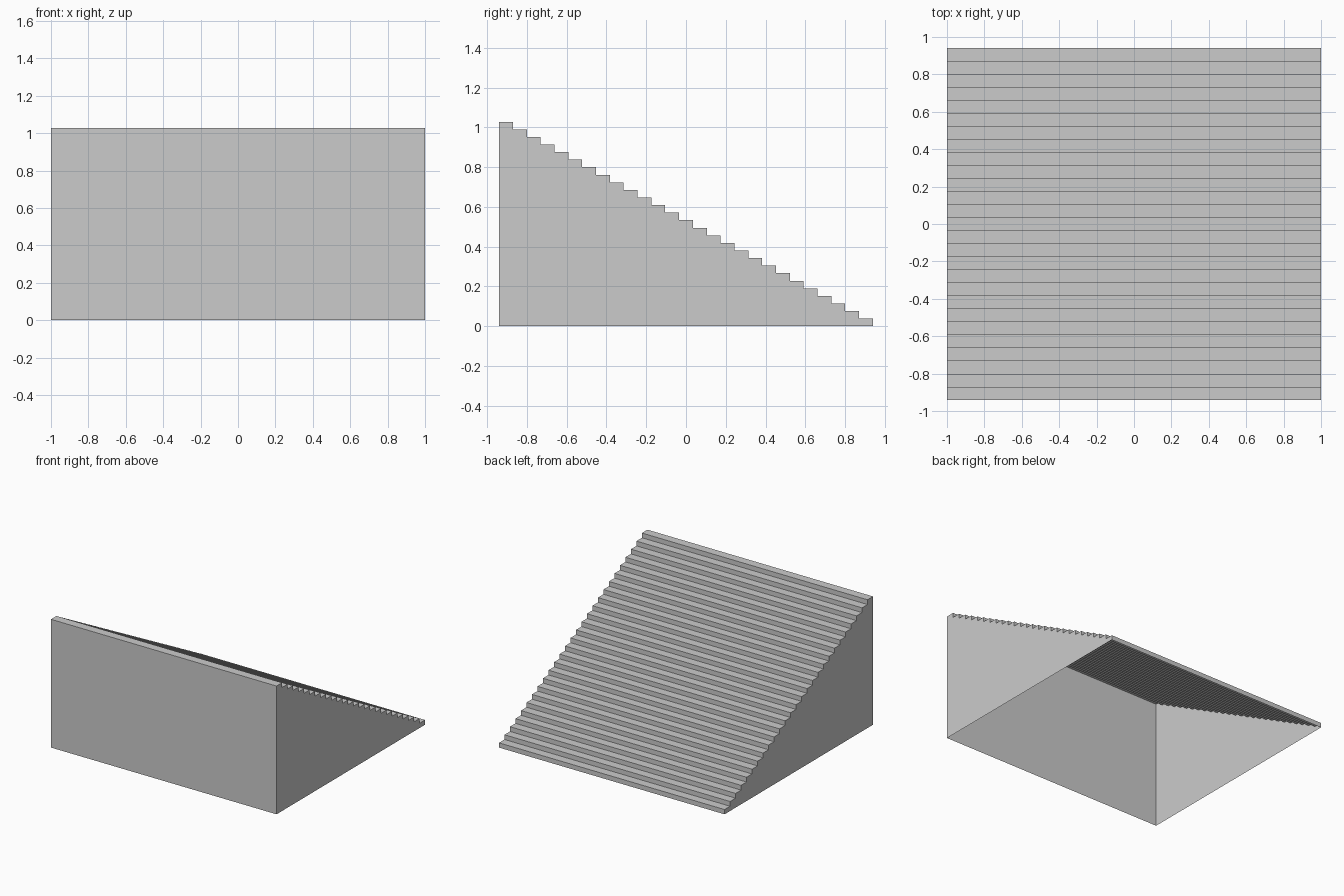
import bpy, bmesh

if "Cube" in bpy.data.objects:
    bpy.data.objects.remove(bpy.data.objects["Cube"])

STEPS = 27
HALF_W, HALF_D, HEIGHT = 1.0, 0.94, 1.028
RUN, RISE = 2 * HALF_D / STEPS, HEIGHT / STEPS

# Side profile (y, z): front bottom, front top, then down the steps to the back
profile = [(-HALF_D, 0.0)]
for i in range(STEPS):
    z = HEIGHT - i * RISE
    profile += [(-HALF_D + i * RUN, z), (-HALF_D + (i + 1) * RUN, z)]
profile.append((HALF_D, 0.0))

bm = bmesh.new()
left = [bm.verts.new((-HALF_W, y, z)) for y, z in profile]
right = [bm.verts.new((HALF_W, y, z)) for y, z in profile]

# Front wall, treads and risers
for i in range(len(profile) - 1):
    bm.faces.new((left[i], right[i], right[i + 1], left[i + 1]))

# Stepped side walls; the underside stays open
bm.faces.new(left)
bm.faces.new(right[::-1])

mesh = bpy.data.meshes.new("staircase")
bm.to_mesh(mesh)
bm.free()
stairs = bpy.data.objects.new("staircase", mesh)
bpy.context.collection.objects.link(stairs)
